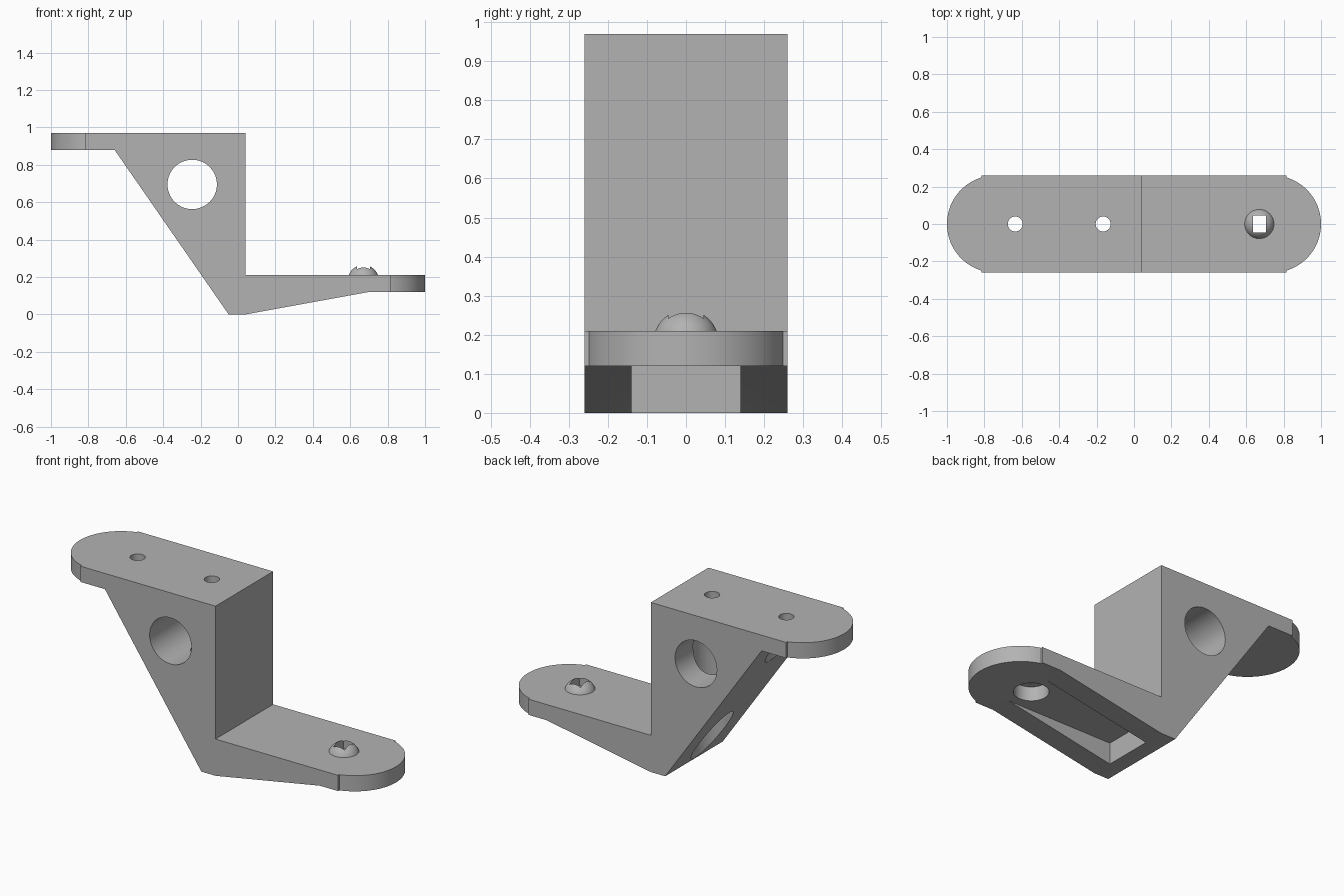
import bpy, bmesh, math

cube = bpy.data.objects.get("Cube")
if cube:
    bpy.data.objects.remove(cube, do_unlink=True)

grey = bpy.data.materials.new("plain grey")
grey.use_nodes = True
GREY = (0.45, 0.45, 0.45, 1)
grey.diffuse_color = GREY
grey.node_tree.nodes["Principled BSDF"].inputs["Base Color"].default_value = GREY

HALF = 0.26          # half width of the bracket
TOP, SHELF = 0.97, 0.88
FOOT, SOLE = 0.21, 0.12
BOLT_X = 0.67


def finish(name):
    ob = bpy.context.object
    ob.name = name
    ob.data.materials.append(grey)
    return ob


def cylinder(name, x, z0, z1, r, sides=64):
    bpy.ops.mesh.primitive_cylinder_add(vertices=sides, radius=r, depth=z1 - z0,
                                        location=(x, 0, (z0 + z1) / 2))
    return finish(name)


def box(name, x0, x1, half_y, z0, z1):
    bpy.ops.mesh.primitive_cube_add(size=1, location=((x0 + x1) / 2, 0, (z0 + z1) / 2))
    ob = finish(name)
    ob.scale = (x1 - x0, 2 * half_y, z1 - z0)
    return ob


def combine(target, other, operation):
    other.hide_render = True
    mod = target.modifiers.new(operation.lower(), 'BOOLEAN')
    mod.operation, mod.solver, mod.object = operation, 'EXACT', other
    bpy.context.view_layer.update()
    bpy.context.view_layer.objects.active = target
    bpy.ops.object.modifier_apply(modifier=mod.name)
    bpy.data.objects.remove(other, do_unlink=True)


# Side profile extruded across the width
profile = [(-0.815, TOP), (-0.815, SHELF), (-0.66, SHELF), (-0.05, 0), (0.04, 0),
           (0.7, SOLE), (0.815, SOLE), (0.815, FOOT), (0.04, FOOT), (0.04, TOP)]
bm = bmesh.new()
face = bm.faces.new([bm.verts.new((x, -HALF, z)) for x, z in profile])
side = bmesh.ops.extrude_face_region(bm, geom=[face])["geom"]
bmesh.ops.translate(bm, vec=(0, 2 * HALF, 0),
                    verts=[v for v in side if isinstance(v, bmesh.types.BMVert)])
bmesh.ops.recalc_face_normals(bm, faces=bm.faces)
mesh = bpy.data.meshes.new("bracket")
bm.to_mesh(mesh)
bm.free()
bracket = bpy.data.objects.new("bracket", mesh)
bpy.context.collection.objects.link(bracket)
mesh.materials.append(grey)

# Rounded ends and the domed boss on the foot
combine(bracket, cylinder("upper_round_end", -0.74, SHELF, TOP, HALF, 96), 'UNION')
combine(bracket, cylinder("lower_round_end", 0.74, SOLE, FOOT, HALF, 96), 'UNION')
bpy.ops.mesh.primitive_uv_sphere_add(segments=48, ring_count=32, radius=0.084,
                                     location=(BOLT_X, 0, 0.18))
combine(bracket, finish("dome"), 'UNION')

# Recess under the foot, bolt bore and square hole through the dome
combine(bracket, box("under_slot", 0.04, 0.75, 0.14, -0.1, SOLE), 'DIFFERENCE')
combine(bracket, cylinder("bolt_bore", BOLT_X, 0.05, 0.2, 0.089), 'DIFFERENCE')
combine(bracket, box("square_hole", BOLT_X - 0.035, BOLT_X + 0.035, 0.045, 0.1, 0.4),
        'DIFFERENCE')

# Screw holes in the top, with wide access bores below them
for x in (-0.635, -0.165):
    combine(bracket, cylinder("screw_hole", x, 0.8, 1.1, 0.04, 32), 'DIFFERENCE')
    combine(bracket, cylinder("access_bore", x, -0.1, SHELF, 0.11), 'DIFFERENCE')

# Large cross hole through the body
cross = cylinder("cross_hole", -0.245, 0.2, 1.2, 0.132)
cross.location.z = 0.695
cross.rotation_euler.x = math.pi / 2
combine(bracket, cross, 'DIFFERENCE')

# Smooth the round surfaces, keep hard edges crisp
bpy.ops.object.select_all(action='DESELECT')
bracket.select_set(True)
bpy.context.view_layer.objects.active = bracket
bpy.ops.object.shade_smooth_by_angle(angle=math.radians(25))
